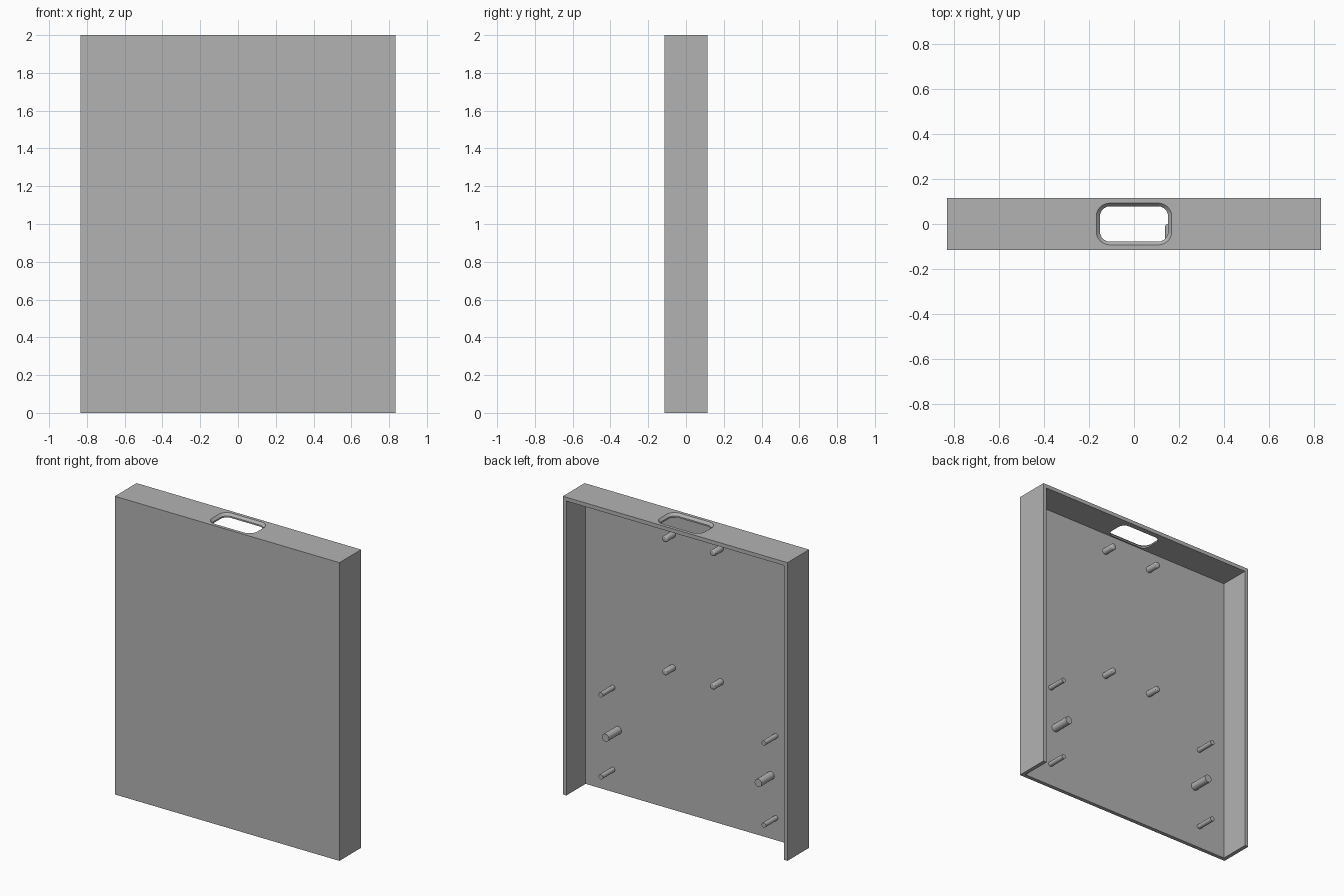
import bpy, bmesh, math
from mathutils import Matrix

cube = bpy.data.objects.get("Cube")
if cube:
    bpy.data.objects.remove(cube, do_unlink=True)

W, D, H, T = 0.833, 0.115, 2.0, 0.026   # half width, half depth, height, wall

grey = bpy.data.materials.new("plain_grey")
grey.use_nodes = True
grey.diffuse_color = (0.45, 0.45, 0.45, 1)
grey.node_tree.nodes["Principled BSDF"].inputs["Base Color"].default_value = (0.45, 0.45, 0.45, 1)


def finish(name, bm):
    bmesh.ops.recalc_face_normals(bm, faces=bm.faces)
    mesh = bpy.data.meshes.new(name)
    bm.to_mesh(mesh)
    bm.free()
    mesh.materials.append(grey)
    obj = bpy.data.objects.new(name, mesh)
    bpy.context.collection.objects.link(obj)
    return obj


def box(name, lo, hi):
    bm = bmesh.new()
    size = [b - a for a, b in zip(lo, hi)]
    mid = [(a + b) / 2 for a, b in zip(lo, hi)]
    bmesh.ops.create_cube(bm, size=1, matrix=Matrix.Translation(mid) @ Matrix.Diagonal((*size, 1)))
    return finish(name, bm)


def rounded_ring(bm, hx, hy, r, z, steps=8):
    ring = []
    for k, (sx, sy) in enumerate([(1, 1), (-1, 1), (-1, -1), (1, -1)]):
        for i in range(steps + 1):
            a = math.pi / 2 * (k + i / steps)
            ring.append(bm.verts.new((sx * (hx - r) + r * math.cos(a),
                                      sy * (hy - r) + r * math.sin(a), z)))
    return ring


def slot(name, levels):
    """Loft of rounded rectangles, capped at both ends."""
    bm = bmesh.new()
    rings = [rounded_ring(bm, *lv) for lv in levels]
    for a, b in zip(rings, rings[1:]):
        for i in range(len(a)):
            j = (i + 1) % len(a)
            bm.faces.new((a[i], a[j], b[j], b[i]))
    bm.faces.new(rings[0])
    bm.faces.new(rings[-1])
    return finish(name, bm)


def cut(obj, cutter):
    mod = obj.modifiers.new("cut", "BOOLEAN")
    mod.operation, mod.solver, mod.object = "DIFFERENCE", "EXACT", cutter
    bpy.context.view_layer.objects.active = obj
    bpy.ops.object.modifier_apply(modifier=mod.name)
    bpy.data.objects.remove(cutter, do_unlink=True)


def peg(name, x, z, radius, tip, bevel=0.0):
    """Round peg standing on the inside of the front panel."""
    base = -D + T - 0.005
    length = tip - base
    bm = bmesh.new()
    place = Matrix.Translation((x, base + length / 2, z)) @ Matrix.Rotation(-math.pi / 2, 4, "X")
    bmesh.ops.create_cone(bm, cap_ends=True, segments=24, radius1=radius, radius2=radius,
                          depth=length, matrix=place)
    if bevel:
        rim = [e for e in bm.edges if all(v.co.y > tip - 0.001 for v in e.verts)]
        bmesh.ops.bevel(bm, geom=rim, offset=bevel, segments=3, profile=0.5, affect="EDGES")
    smooth(finish(name, bm))


def smooth(obj):
    bpy.ops.object.select_all(action="DESELECT")
    obj.select_set(True)
    bpy.context.view_layer.objects.active = obj
    bpy.ops.object.shade_smooth_by_angle(angle=math.radians(30))


# Cover shell, open at the back and the bottom
shell = box("cover_shell", (-W, -D, 0), (W, D, H))
cut(shell, box("cavity", (-W + T, -D + T, -0.1), (W - T, D + 0.1, H - T)))

# Top slot with a chamfered rim
cut(shell, slot("slot_cutter", [(0.152, 0.079, 0.046, H - 0.1), (0.152, 0.079, 0.046, H - 0.016),
                                (0.168, 0.093, 0.060, H), (0.168, 0.093, 0.060, H + 0.1)]))
smooth(shell)

# Short rounded pegs, upper and middle pairs
for row, z in (("upper", 1.847), ("middle", 0.953)):
    peg(row + "_peg_left", 0.16, z, 0.021, 0.0, 0.01)
    peg(row + "_peg_right", -0.195, z, 0.021, 0.0, 0.01)

# Long pegs at both sides: one thick between two thin
for side, s in (("left", 1), ("right", -1)):
    peg("thick_peg_" + side, s * 0.567, 0.424, 0.026, 0.045)
    peg("thin_upper_peg_" + side, s * 0.605, 0.70, 0.016, 0.04)
    peg("thin_lower_peg_" + side, s * 0.605, 0.15, 0.016, 0.04)
